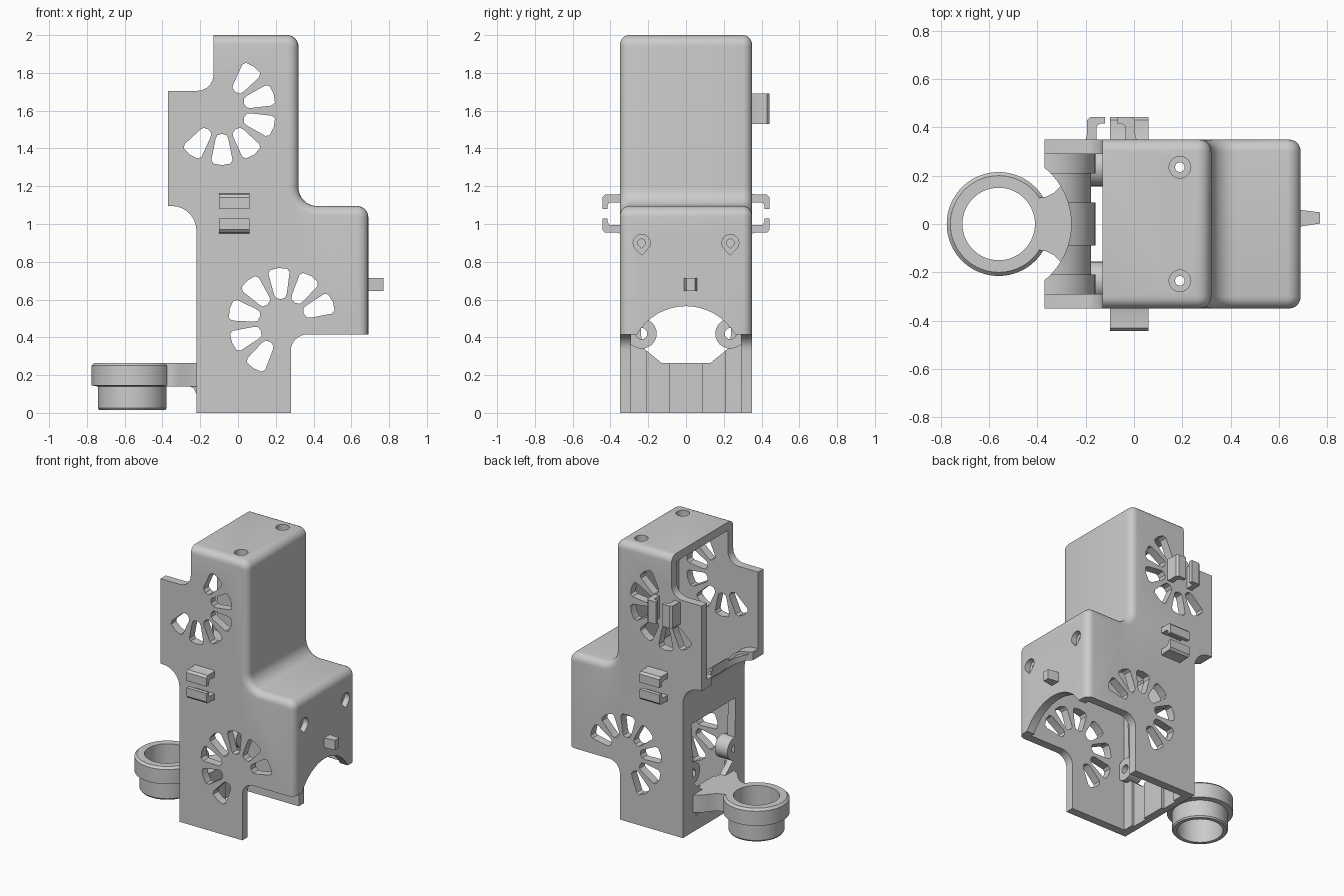
import bpy, bmesh
from math import cos, sin, radians, pi
from mathutils import Matrix

if "Cube" in bpy.data.objects:
    bpy.data.objects.remove(bpy.data.objects["Cube"])

grey = bpy.data.materials.new("plain grey")
grey.use_nodes = True
grey.diffuse_color = (0.6, 0.6, 0.6, 1)
grey.node_tree.nodes["Principled BSDF"].inputs["Base Color"].default_value = (0.6, 0.6, 0.6, 1)


def arc(cx, cy, r, a0, a1, n=8):
    angles = [radians(a0 + (a1 - a0) * i / n) for i in range(n + 1)]
    return [(cx + r * cos(a), cy + r * sin(a)) for a in angles]


def add_prism(bm, pts, axis, lo, hi):
    place = {"x": lambda p, v: (v, p[0], p[1]),
             "y": lambda p, v: (p[0], v, p[1]),
             "z": lambda p, v: (p[0], p[1], v)}[axis]
    ends = [[bm.verts.new(place(p, v)) for p in pts] for v in (lo, hi)]
    faces = [bm.faces.new(e) for e in ends]
    for i in range(len(pts)):
        j = (i + 1) % len(pts)
        faces.append(bm.faces.new((ends[0][i], ends[0][j], ends[1][j], ends[1][i])))
    bmesh.ops.recalc_face_normals(bm, faces=faces)


def finish(name, bm):
    mesh = bpy.data.meshes.new(name)
    bmesh.ops.recalc_face_normals(bm, faces=bm.faces)
    bm.to_mesh(mesh)
    bm.free()
    mesh.materials.append(grey)
    obj = bpy.data.objects.new(name, mesh)
    bpy.context.collection.objects.link(obj)
    return obj


def prism(name, pts, axis, lo, hi):
    bm = bmesh.new()
    add_prism(bm, pts, axis, lo, hi)
    return finish(name, bm)


def lathe(name, profile, matrix, n=48):
    bm = bmesh.new()
    rings = [[bm.verts.new((r * cos(2 * pi * i / n), r * sin(2 * pi * i / n), z))
              for i in range(n)] for r, z in profile]
    for a, b in zip(rings, rings[1:] + rings[:1]):
        for i in range(n):
            j = (i + 1) % n
            bm.faces.new((a[i], a[j], b[j], b[i]))
    bmesh.ops.transform(bm, matrix=matrix, verts=bm.verts)
    return finish(name, bm)


def cut(target, *prisms):
    bm = bmesh.new()
    for p in prisms:
        add_prism(bm, *p)
    cutter = finish("cutter", bm)
    cutter.hide_render = True
    mod = target.modifiers.new("cut", "BOOLEAN")
    mod.operation, mod.solver, mod.object = "DIFFERENCE", "EXACT", cutter
    bpy.context.view_layer.objects.active = target
    bpy.ops.object.modifier_apply(modifier=mod.name)
    bpy.data.objects.remove(cutter)


# Housing: stepped outline with rounded outer rims
outline = ([(-.22, 0), (.28, 0)] + arc(.365, .33, .085, 180, 90) + [(.69, .415)]
           + arc(.63, 1.035, .06, 0, 90) + arc(.42, 1.195, .1, 270, 180)
           + arc(.26, 1.94, .06, 0, 90) + [(-.13, 2)]
           + arc(-.215, 1.79, .085, 0, -90) + [(-.37, 1.705), (-.37, 1.095)]
           + arc(-.35, .965, .13, 90, 0))
bm = bmesh.new()
add_prism(bm, outline, "y", -.35, .35)
rims = []
for e in bm.edges:
    mid = (e.verts[0].co + e.verts[1].co) / 2
    if abs(mid.y) > .34 and mid.z > .42 and mid.x > -.12:
        rims.append(e)
bmesh.ops.bevel(bm, geom=rims, offset=.05, segments=5, profile=.5,
                affect="EDGES", clamp_overlap=False)
housing = finish("housing", bm)


# Hollow interior, with shallow grooves along the inner face of the spine
def cavity(y0, y1, wall):
    pts = ([(wall - .22, -.1), (.63, -.1), (.63, 1.035)]
           + arc(.42, 1.195, .16, 270, 180)
           + [(.26, 1.94), (-.5, 1.94), (-.5, 1.095 + wall)]
           + arc(-.35, .965, .13 + wall, 90, 0))
    return pts, "y", y0, y1


cut(housing, cavity(-.29, .29, .06))
cut(housing, cavity(-.21, -.09, .042), cavity(.09, .21, .042))


# Fans of tapered vent slots through both side walls
def vents(cx, cz, first, count):
    slots = []
    for k in range(count):
        a = radians(first + 36 * k)
        shape = [(.13, -.025), (.15, -.034), (.26, -.056), (.28, -.046), (.288, 0)]
        shape += [(r, -w) for r, w in reversed(shape[:-1])] + [(.122, 0)]
        slots.append(([(cx + r * cos(a) - w * sin(a), cz + r * sin(a) + w * cos(a))
                       for r, w in shape], "y", -.5, .5))
    return slots


cut(housing, *vents(.235, .48, 22, 7), *vents(-.085, 1.6, -126, 6))


# Arch, spine window, round notch in the lip and screw holes
def teardrop(y, z, r):
    return arc(y, z, r, -45, 225, 18) + [(y, z - r * 1.42)]


window = [(-.13, .265), (.13, .265), (.235, .35), (.25, .78), (-.25, .78), (-.235, .35)]
cut(housing, (arc(0, .265, .3, 0, 352.5, 47), "x", .5, .8),
    (window, "x", -.3, -.1),
    (arc(-.56, 0, .3, 0, 354, 59), "z", .99, 1.3))
for radius, depth in ((.045, .04), (.02, .1)):
    cut(housing, *[(teardrop(y, .9, radius), "x", .69 - depth, .8) for y in (-.235, .235)],
        *[(arc(.19, y, radius, 0, 345, 23), "z", 2 - depth, 2.1) for y in (-.235, .235)])
parts = [housing]

# Screw bosses in the window corners
for side, y in (("right", -.235), ("left", .235)):
    parts.append(lathe(side + "_boss", [(.03, -.22), (.08, -.22), (.08, -.12), (.03, -.12)],
                       Matrix.Translation((0, y, .42)) @ Matrix.Rotation(pi / 2, 4, "Y"), 24))

# Ring holder and its flared arm
parts.append(lathe("ring", [(.175, .015), (.182, .025), (.182, .14), (.215, .145), (.215, .25),
                            (.2, .265), (.15, .265), (.15, .015)],
                   Matrix.Translation((-.56, 0, 0)), 64))
flare = [(-.39, .11), (-.365, .112), (-.33, .13), (-.3, .16), (-.27, .2), (-.21, .24)]
parts.append(prism("arm", flare + [(x, -y) for x, y in reversed(flare)], "z", .14, .265))
parts.append(prism("arm_gusset", [(-.26, .142), (-.235, .13), (-.22, .1), (-.21, .1),
                                  (-.21, .142)], "y", -.2, .2))

# Cable hooks: hook profile is (offset from pair centre, distance from the wall)
hook = [(.06, -.01), (.06, .055), (.045, .065), (.025, .065), (.025, .093),
        (.085, .093), (.1, .08), (.1, .02), (.108, -.01)]
for side, sy in (("front", -1), ("back", 1)):
    for level, sz in (("upper", 1), ("lower", -1)):
        parts.append(prism(f"{side}_{level}_hook",
                           [(sy * (.35 + d), 1.055 + sz * u) for u, d in hook], "x", -.1, .06))
for side, sx in (("right", -1), ("left", 1)):
    parts.append(prism(f"back_{side}_hook",
                       [(-.095 + sx * u, .35 + d) for u, d in hook], "z", 1.53, 1.69))

# Tapered peg on the outer wall
parts.append(prism("peg", [(.68, -.01), (.69, -.01), (.77, .002), (.77, .048), (.69, .058),
                           (.68, .058)], "z", .645, .715))

# Smooth curves, crisp edges
bpy.context.view_layer.update()
bpy.ops.object.select_all(action="DESELECT")
for part in parts:
    part.select_set(True)
bpy.ops.object.shade_smooth_by_angle(angle=radians(30))
